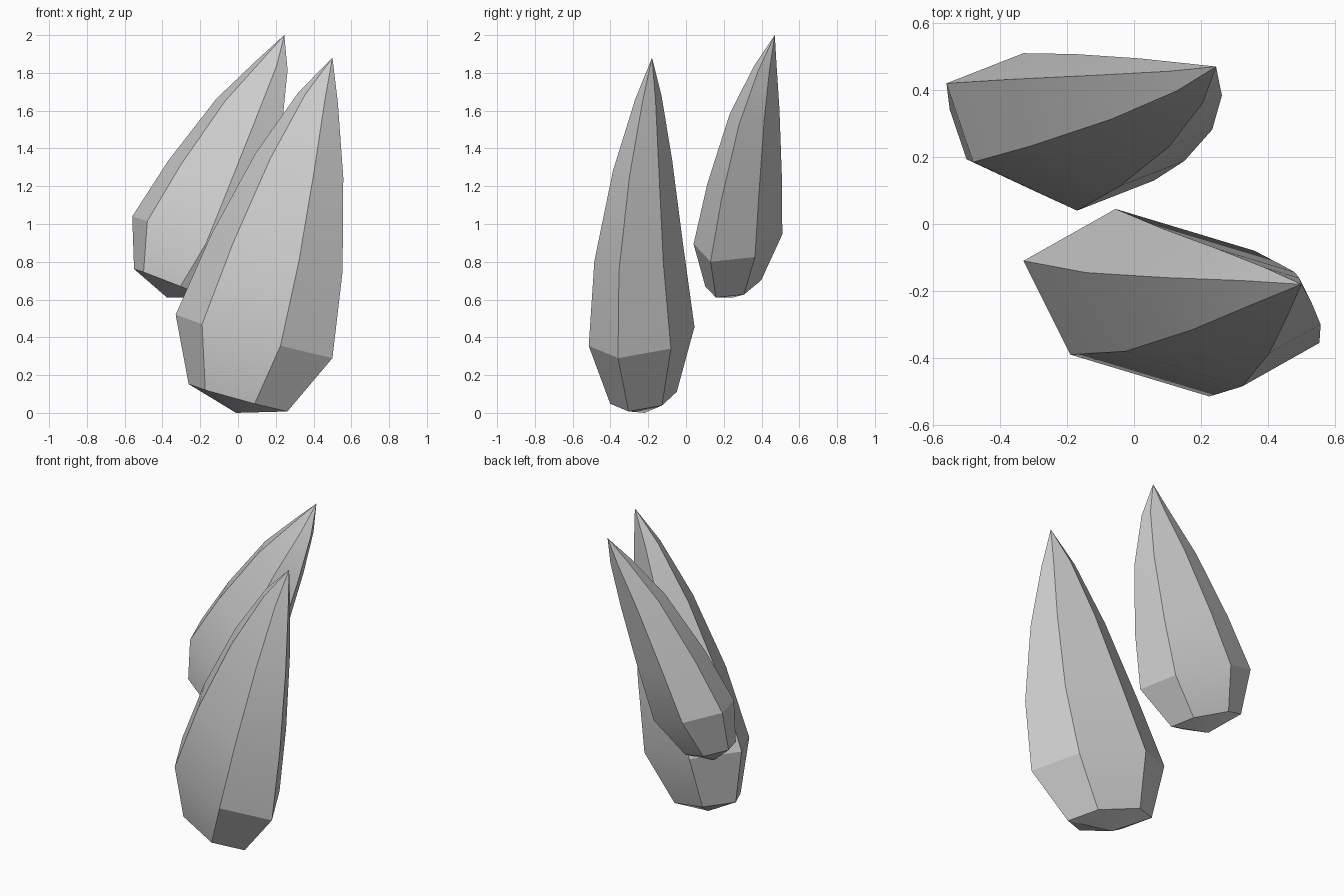
import bpy
import bmesh
import math
from mathutils import Vector

cube = bpy.data.objects.get("Cube")
if cube:
    bpy.data.objects.remove(cube, do_unlink=True)

# Single stone colour
stone = bpy.data.materials.new("grey_stone")
stone.use_nodes = True
GREY = (0.6, 0.6, 0.6, 1)
stone.diffuse_color = GREY
stone.node_tree.nodes["Principled BSDF"].inputs["Base Color"].default_value = GREY

RING_SCALES = (0.63, 1.0, 0.84, 0.56, 0.25)


def make_shard(name, base, centres, tip, corner_a, corner_b):
    """Flattened six-sided shard: tapered rings between a blunt base and a sharp tip."""
    a, b = Vector(corner_a), Vector(corner_b)
    corners = [a, b, b - a, -a, -b, a - b]
    bm = bmesh.new()
    rings = [[bm.verts.new(Vector(c) + o * s) for o in corners]
             for c, s in zip(centres, RING_SCALES)]
    bottom, top = bm.verts.new(base), bm.verts.new(tip)
    for i in range(6):
        j = (i + 1) % 6
        for low, high in zip(rings, rings[1:]):
            bm.faces.new((low[i], low[j], high[j], high[i]))
        bm.faces.new((bottom, rings[0][j], rings[0][i]))
        bm.faces.new((rings[-1][i], rings[-1][j], top))
    bmesh.ops.recalc_face_normals(bm, faces=bm.faces)
    mesh = bpy.data.meshes.new(name)
    bm.to_mesh(mesh)
    bm.free()
    mesh.materials.append(stone)
    obj = bpy.data.objects.new(name, mesh)
    bpy.context.collection.objects.link(obj)
    # Smooth along each facet, crisp between facets
    bpy.ops.object.select_all(action="DESELECT")
    obj.select_set(True)
    bpy.context.view_layer.objects.active = obj
    bpy.ops.object.shade_smooth_by_angle(angle=math.radians(25))


# Large shard in front
make_shard("front_shard", (-0.01, -0.22, 0),
           [(0, -0.225, 0.08), (0.085, -0.235, 0.405), (0.205, -0.25, 0.845),
            (0.325, -0.23, 1.31), (0.425, -0.2, 1.67)],
           (0.5, -0.18, 1.88), (-0.415, 0.125, 0.115), (-0.275, -0.155, 0.065))

# Smaller raised shard behind
make_shard("rear_shard", (-0.375, 0.245, 0.61),
           [(-0.355, 0.25, 0.686), (-0.25, 0.275, 0.92), (-0.11, 0.31, 1.233),
            (0.06, 0.363, 1.597), (0.185, 0.42, 1.845)],
           (0.245, 0.47, 2), (-0.31, 0.145, 0.12), (-0.23, -0.09, 0.095))
